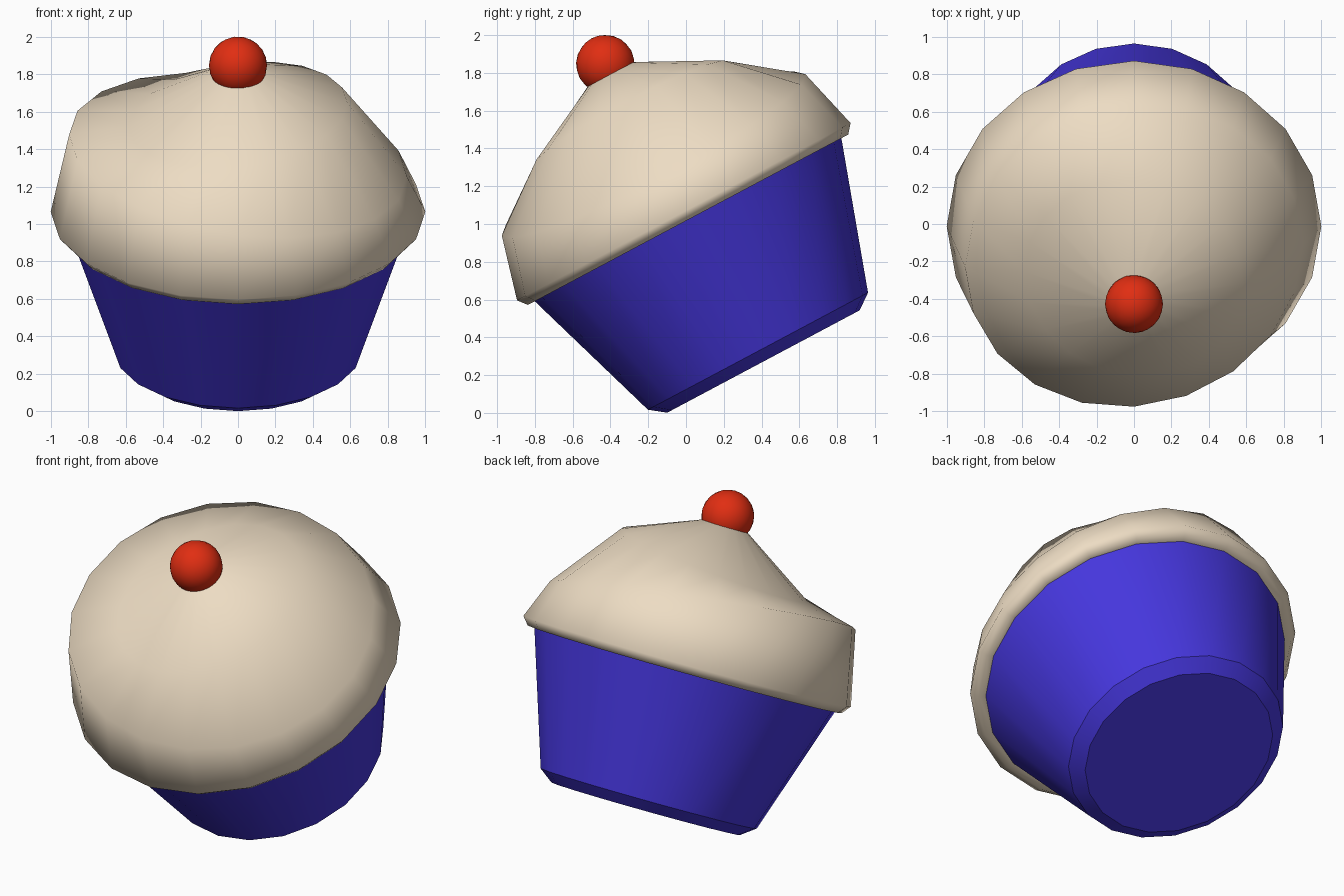
import bpy, bmesh, math
from mathutils import Matrix

if "Cube" in bpy.data.objects:
    bpy.data.objects.remove(bpy.data.objects["Cube"])

SIDES = 20
# Whole cupcake leans forward about the x axis
LEAN = Matrix.Translation((0, 0.41, 0.272)) @ Matrix.Rotation(math.radians(28), 4, 'X')


def material(name, rgb):
    m = bpy.data.materials.new(name)
    m.diffuse_color = (*rgb, 1)
    m.use_nodes = True
    m.node_tree.nodes["Principled BSDF"].inputs["Base Color"].default_value = m.diffuse_color
    return m


def finish(name, bm, mat, angle):
    bmesh.ops.recalc_face_normals(bm, faces=bm.faces)
    me = bpy.data.meshes.new(name)
    bm.to_mesh(me)
    bm.free()
    me.transform(LEAN)
    me.materials.append(mat)
    ob = bpy.data.objects.new(name, me)
    bpy.context.collection.objects.link(ob)
    bpy.ops.object.select_all(action='DESELECT')
    ob.select_set(True)
    bpy.context.view_layer.objects.active = ob
    bpy.ops.object.shade_smooth_by_angle(angle=math.radians(angle))
    return ob


def lathe(name, rings, mat, angle, cap_top=True):
    """Rings are (radius, height, sideways tilt in degrees)."""
    bm = bmesh.new()
    loops = []
    for r, h, tilt in rings:
        t = math.radians(tilt)
        loop = []
        for i in range(SIDES):
            a = 2 * math.pi * i / SIDES
            x, y = r * math.cos(a), r * math.sin(a)
            loop.append(bm.verts.new((x * math.cos(t), y, h + x * math.sin(t))))
        loops.append(loop)
    for lo, hi in zip(loops, loops[1:]):
        for i in range(SIDES):
            j = (i + 1) % SIDES
            bm.faces.new((lo[i], lo[j], hi[j], hi[i]))
    bm.faces.new(loops[0][::-1])
    if cap_top:
        bm.faces.new(loops[-1])
    return finish(name, bm, mat, angle)


# Paper wrapper with a bevelled base
lathe("wrapper", [(0.577, 0, 0), (0.66, 0.062, 0), (0.92, 0.852, 0)],
      material("blue_paper", (0.06, 0.037, 0.72)), 30, cap_top=False)

# Frosting: two of its rings tilt in opposite directions, giving the lopsided swirl
lathe("frosting", [(0.915, 0.85, 0), (0.96, 0.85, 0), (1.0, 0.898, 0),
                   (0.91, 1.239, -8), (0.588, 1.486, 7), (0.125, 1.729, 0)],
      material("cream", (0.85, 0.72, 0.55)), 120)

# Cherry on top
bm = bmesh.new()
bmesh.ops.create_icosphere(bm, subdivisions=3, radius=0.155,
                           matrix=Matrix.Translation((0, 0, 1.783)))
finish("cherry", bm, material("red", (0.75, 0.027, 0.006)), 60)
